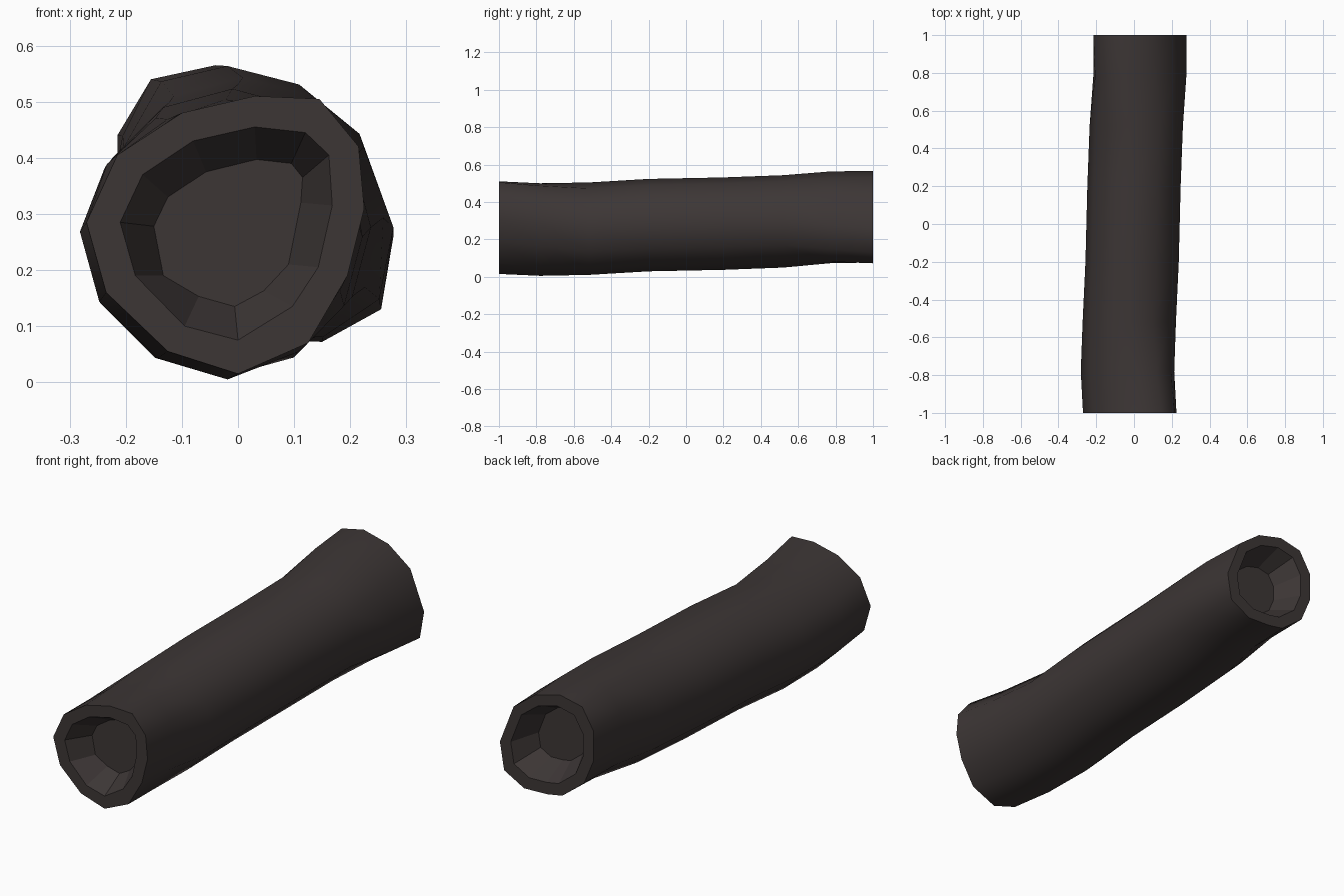
import bpy, bmesh, math
from mathutils import Vector

if "Cube" in bpy.data.objects:
    bpy.data.objects.remove(bpy.data.objects["Cube"])

# bark colour
bark = bpy.data.materials.new("dark_bark")
bark.diffuse_color = (0.046, 0.037, 0.036, 1)
bark.use_nodes = True
bark.node_tree.nodes["Principled BSDF"].inputs["Base Color"].default_value = bark.diffuse_color

# end outlines (x, z), clockwise from the left as seen from the front
FRONT = [(-.27, .285), (-.215, .405), (-.10, .48), (.03, .51), (.145, .505), (.215, .42),
         (.225, .31), (.195, .19), (.125, .07), (0, .015), (-.125, .055), (-.235, .16)]
BACK = [(-.215, .30), (-.215, .44), (-.155, .54), (-.04, .565), (.09, .532), (.205, .445),
        (.277, .26), (.255, .13), (.15, .072), (.03, .076), (-.05, .09), (-.165, .18)]
# front hollow: rim edge and floor
FRONT_RIM = [(-.21, .285), (-.17, .37), (-.08, .43), (.03, .455), (.12, .445), (.162, .405),
             (.168, .315), (.143, .205), (.097, .135), (0, .075), (-.095, .10), (-.183, .19)]
FRONT_FLOOR = [(-.15, .278), (-.125, .33), (-.057, .375), (.033, .397), (.095, .39), (.115, .365),
               (.112, .32), (.09, .21), (.046, .163), (-.006, .135), (-.07, .153), (-.133, .19)]
FC, BC = Vector((-.022, .262)), Vector((.03, .32))


def about(outline, centre, k):
    return [centre + (Vector(p) - centre) * k for p in outline]


def section(y):
    """Round in the middle, morphing to the irregular outline at each end."""
    end, centre = (FRONT, FC) if y < 0 else (BACK, BC)
    w = min(1, max(0, (abs(y) - .5) / .4))
    cx, cz = MID[y]
    pts = []
    for i in range(12):
        a = math.pi - math.radians(30 * i)
        rnd = Vector((cx + .247 * math.cos(a), cz + .247 * math.sin(a)))
        shaped = Vector(end[i]) - centre + Vector((cx, cz))
        pts.append(rnd.lerp(shaped, w))
    return pts


# centre line of the log (y: x, z)
MID = {-.78: (-.034, .252), -.52: (-.025, .257), -.2: (-.01, .276), .2: (.0, .284),
       .52: (.012, .296), .78: (.03, .318)}

bm = bmesh.new()


def ring(pts, y):
    return [bm.verts.new((p[0], y, p[1])) for p in pts]


def bridge(a, b, smooth):
    for i in range(12):
        j = (i + 1) % 12
        bm.faces.new((a[i], a[j], b[j], b[i])).smooth = smooth


# bark skin
rings = [ring(FRONT, -1)] + [ring(section(y), y) for y in MID] + [ring(BACK, 1)]
for a, b in zip(rings, rings[1:]):
    bridge(a, b, True)

# hollow ends: flat rim, tapered wall, floor
ends = [(rings[0], FRONT_RIM, FRONT_FLOOR, -1),
        (rings[-1], about(BACK, BC, .77), about(BACK, BC, .52), 1)]
for outer, rim, floor, side in ends:
    r = ring(rim, side)
    f = ring(floor, side * .88)
    bridge(outer, r, False)
    bridge(r, f, False)
    bm.faces.new(f)
    for i in range(12):
        bm.edges.get((outer[i], outer[(i + 1) % 12])).smooth = False

bmesh.ops.recalc_face_normals(bm, faces=bm.faces)
mesh = bpy.data.meshes.new("hollow_log")
bm.to_mesh(mesh)
bm.free()
mesh.materials.append(bark)
bpy.context.collection.objects.link(bpy.data.objects.new("hollow_log", mesh))
